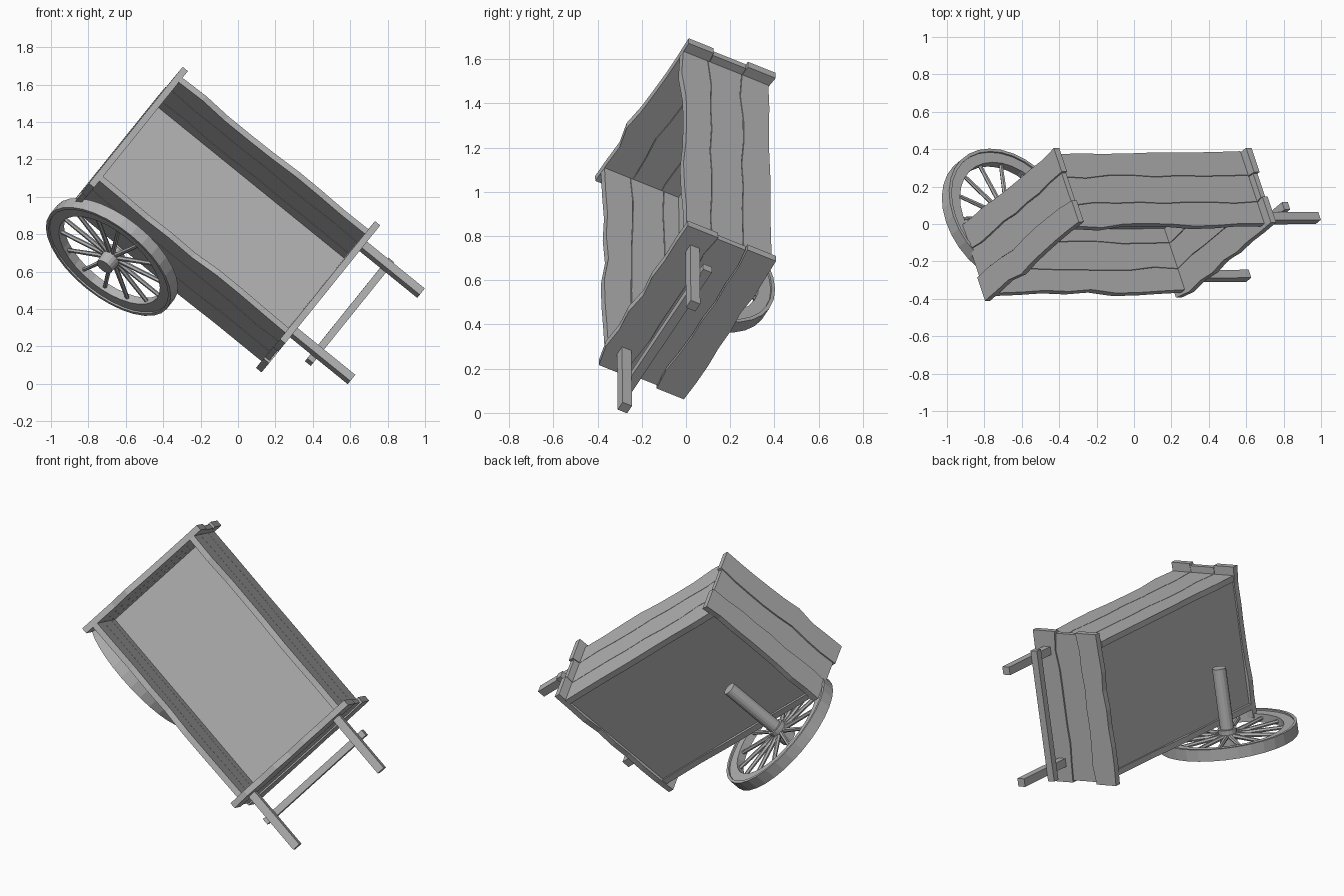
import bpy, bmesh, math, random
from mathutils import Matrix, Vector

random.seed(4)
cube = bpy.data.objects.get("Cube")
if cube:
    bpy.data.objects.remove(cube)

mat = bpy.data.materials.new("weathered grey")
mat.use_nodes = True
grey = (0.45, 0.45, 0.45, 1)
mat.diffuse_color = grey
mat.node_tree.nodes["Principled BSDF"].inputs["Base Color"].default_value = grey

# Tipped frame of the cart: length towards the handles, width, height
length = Vector((0.777, 0.007, -0.63)).normalized()
height = Vector((0.296, -0.886, 0.355))
height = (height - length * height.dot(length)).normalized()
width = height.cross(length)
tilt = Matrix((length, width, height)).transposed().to_4x4()
tilt.translation = (-0.153, 0.202, 0.798)


def add_object(name, bm):
    bmesh.ops.recalc_face_normals(bm, faces=bm.faces)
    mesh = bpy.data.meshes.new(name)
    bm.to_mesh(mesh)
    bm.free()
    mesh.materials.append(mat)
    obj = bpy.data.objects.new(name, mesh)
    bpy.context.collection.objects.link(obj)
    obj.matrix_world = tilt
    return obj


def box(name, low, high):
    bm = bmesh.new()
    low, high = Vector(low), Vector(high)
    place = Matrix.Translation((low + high) / 2) @ Matrix.Diagonal(high - low).to_4x4()
    bmesh.ops.create_cube(bm, size=1, matrix=place)
    return add_object(name, bm)


def add_rod(bm, start, end, r1, r2, sides):
    start, end = Vector(start), Vector(end)
    axis = end - start
    turn = axis.to_track_quat('Z', 'Y').to_matrix().to_4x4()
    bmesh.ops.create_cone(bm, cap_ends=True, segments=sides, radius1=r1, radius2=r2,
                          depth=axis.length,
                          matrix=Matrix.Translation((start + end) / 2) @ turn)


# A board with uneven long edges, following the seams below and above it
def plank(name, along_x, half, lower, upper, face, thick):
    bm = bmesh.new()
    point = (lambda s, z: (s, face, z)) if along_x else (lambda s, z: (face, s, z))
    n = len(lower) - 1
    rows = []
    for i in range(n + 1):
        s = half * (2 * i / n - 1)
        rows.append([bm.verts.new(point(s, lower[i] + 0.0015)),
                     bm.verts.new(point(s, upper[i] - 0.0015))])
    for a, b in zip(rows, rows[1:]):
        bm.faces.new((a[0], b[0], b[1], a[1]))
    out = bmesh.ops.extrude_face_region(bm, geom=bm.faces[:])
    shift = math.copysign(thick, face)
    move = (0, shift, 0) if along_x else (shift, 0, 0)
    bmesh.ops.translate(bm, vec=move, verts=[v for v in out["geom"]
                                             if isinstance(v, bmesh.types.BMVert)])
    add_object(name, bm)


def wall(name, along_x, half, face, top):
    n = 8
    seams = []
    for level, wobble in ((0.005, 0.006), (0.15, 0.01), (0.31, 0.01), (top, 0.013)):
        seams.append([level + random.uniform(-wobble, wobble) for _ in range(n + 1)])
    for k, part in enumerate(("lower", "middle", "upper")):
        trim = 0 if along_x else (0, 0.012, 0)[k]
        thick = 0.035 if along_x else (0.038, 0.03, 0.036)[k]
        plank(name + "_" + part + "_plank", along_x, half - trim,
              seams[k], seams[k + 1], face, thick)


# Tray
box("floor", (-0.645, -0.37, 0.02), (0.645, 0.37, 0.07))
wall("near_side", True, 0.642, -0.365, 0.445)
wall("far_side", True, 0.642, 0.365, 0.445)
wall("tail_board", False, 0.452, -0.641, 0.455)
wall("handle_board", False, 0.452, 0.641, 0.455)

# Handles and the crossbar beneath them
for side, y in (("far", 0.334), ("near", -0.334)):
    box(side + "_handle", (0.66, y - 0.024, 0.35), (1.075, y + 0.024, 0.398))
box("crossbar", (0.82, -0.39, 0.306), (0.86, 0.39, 0.35))

# Single wheel with broken axle
hub = Vector((-0.33, -0.452, -0.045))
across = Vector((0, 1, 0))

# Rim: a stepped section swept round the hub
bm = bmesh.new()
section = [(0.325, -0.025), (0.385, -0.025), (0.385, -0.035), (0.402, -0.035),
           (0.402, 0.035), (0.385, 0.035), (0.385, 0.025), (0.325, 0.025)]
verts = [bm.verts.new(hub + Vector((r, y, 0))) for r, y in section]
edges = [bm.edges.new((verts[i - 1], verts[i])) for i in range(len(verts))]
bmesh.ops.spin(bm, geom=verts + edges, cent=hub, axis=across,
               angle=math.tau, steps=32, use_merge=True)
bmesh.ops.remove_doubles(bm, verts=bm.verts, dist=0.0005)
add_object("wheel_rim", bm)

bm = bmesh.new()
count = 14
for i in range(count):
    a = math.tau * i / count
    ray = Vector((math.cos(a), 0, math.sin(a)))
    add_rod(bm, hub + ray * 0.03, hub + ray * 0.335, 0.014, 0.011, 6)
add_object("wheel_spokes", bm)

bm = bmesh.new()
add_rod(bm, hub - across * 0.075, hub + across * 0.04, 0.048, 0.055, 16)
add_object("wheel_hub", bm)

bm = bmesh.new()
add_rod(bm, hub, hub + across * 0.4, 0.04, 0.04, 16)
add_object("axle", bm)
